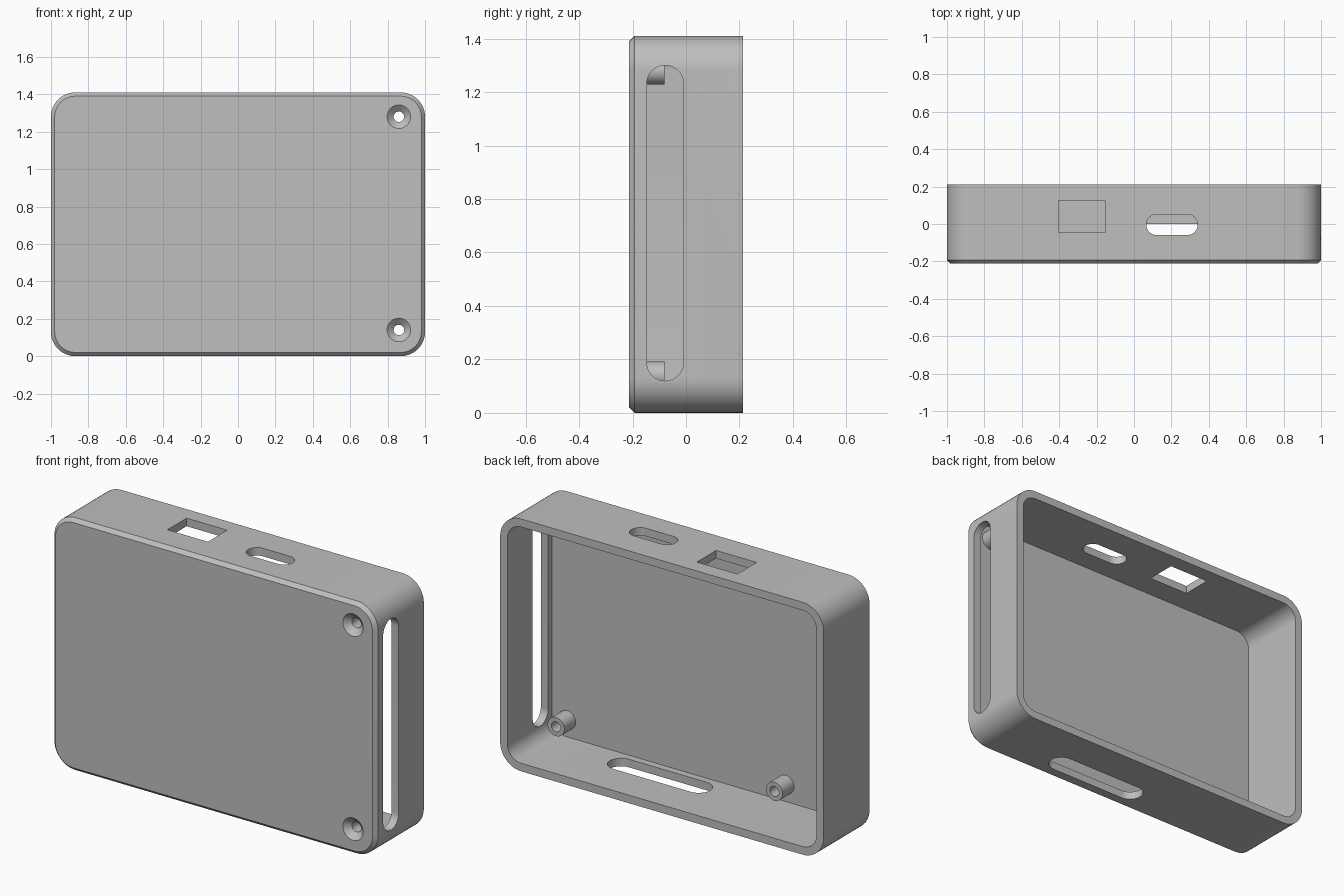
import bpy, bmesh, math

if "Cube" in bpy.data.objects:
    bpy.data.objects.remove(bpy.data.objects["Cube"], do_unlink=True)

# Overall sizes
W, D, H = 2.0, 0.425, 1.41
FRONT, BACK, MID = -D / 2, D / 2, H / 2
WALL, FLOOR = 0.045, -0.18
RADIUS, CHAMFER = 0.13, 0.02

grey = bpy.data.materials.new("grey_plastic")
grey.use_nodes = True
colour = (0.52, 0.52, 0.52, 1)
grey.diffuse_color = colour
grey.node_tree.nodes["Principled BSDF"].inputs["Base Color"].default_value = colour

# Which model axis a section is swept along
AXES = {
    "x": lambda a, b, t: (t, a, b),
    "y": lambda a, b, t: (a, t, b),
    "z": lambda a, b, t: (a, b, t),
}


def rounded(ca, cb, w, h, r, seg=12):
    """Outline of a rounded rectangle; slots and circles are special cases."""
    points = []
    for i, (sa, sb) in enumerate([(1, 1), (-1, 1), (-1, -1), (1, -1)]):
        for k in range(seg + 1 if r else 1):
            ang = math.pi / 2 * (i + k / seg)
            points.append((ca + sa * (w / 2 - r) + r * math.cos(ang),
                           cb + sb * (h / 2 - r) + r * math.sin(ang)))
    return points


def circle(ca, cb, r):
    return rounded(ca, cb, 2 * r, 2 * r, r, 8)


def loft(name, axis, sections):
    """Capped solid through (position, outline) sections."""
    bm = bmesh.new()
    rings = [[bm.verts.new(AXES[axis](a, b, t)) for a, b in outline]
             for t, outline in sections]
    n = len(rings[0])
    for low, high in zip(rings, rings[1:]):
        for i in range(n):
            j = (i + 1) % n
            bm.faces.new((low[i], low[j], high[j], high[i]))
    bm.faces.new(rings[0])
    bm.faces.new(rings[-1])
    bmesh.ops.remove_doubles(bm, verts=bm.verts, dist=1e-5)
    bmesh.ops.recalc_face_normals(bm, faces=bm.faces)
    mesh = bpy.data.meshes.new(name)
    bm.to_mesh(mesh)
    bm.free()
    obj = bpy.data.objects.new(name, mesh)
    bpy.context.collection.objects.link(obj)
    mesh.materials.append(grey)
    return obj


def activate(obj):
    bpy.ops.object.select_all(action="DESELECT")
    obj.select_set(True)
    bpy.context.view_layer.objects.active = obj


def cut(obj, cutter):
    mod = obj.modifiers.new("cut", "BOOLEAN")
    mod.operation, mod.solver, mod.object = "DIFFERENCE", "EXACT", cutter
    activate(obj)
    bpy.ops.object.modifier_apply(modifier=mod.name)
    bpy.data.objects.remove(cutter, do_unlink=True)


def smooth(obj):
    activate(obj)
    bpy.ops.object.shade_smooth_by_angle(angle=math.radians(30))


# Case shell with a chamfered front edge and an open back
outer = rounded(0, MID, W, H, RADIUS)
inset = rounded(0, MID, W - 2 * CHAMFER, H - 2 * CHAMFER, RADIUS - CHAMFER)
inner = rounded(0, MID, W - 2 * WALL, H - 2 * WALL, RADIUS - WALL)
case = loft("case", "y", [(FRONT, inset), (FRONT + CHAMFER, outer), (BACK, outer)])
cut(case, loft("cavity", "y", [(FLOOR, inner), (BACK + 0.1, inner)]))

# Openings: name, axis, start, end, outline
openings = [
    ("side_slot", "x", 0.9, 1.1, rounded(-0.078, 0.71, 0.137, 1.18, 0.0685)),
    ("port_slot", "z", 1.3, 1.5, rounded(0.203, -0.004, 0.275, 0.11, 0.055)),
    ("port_window", "z", 1.3, 1.5, rounded(-0.28, 0.04, 0.25, 0.17, 0)),
    ("bottom_slot", "z", -0.1, 0.1, rounded(0.21, -0.07, 0.62, 0.14, 0.07)),
]
for name, axis, start, end, outline in openings:
    cut(case, loft(name, axis, [(start, outline), (end, outline)]))

# Countersunk screw holes through the front
RIGHT_X, LEFT_X, LOW_Z, HIGH_Z = 0.86, -0.49, 0.14, 1.28
HOLE, SINK = 0.028, 0.063
for z in (LOW_Z, HIGH_Z):
    cut(case, loft("countersink", "y", [
        (FRONT - 0.01, circle(RIGHT_X, z, SINK)),
        (FRONT, circle(RIGHT_X, z, SINK)),
        (FLOOR - 0.002, circle(RIGHT_X, z, HOLE)),
        (FLOOR + 0.02, circle(RIGHT_X, z, HOLE))]))
smooth(case)

# Hollow standoffs on the inside of the front wall
for name, x, z in [("standoff_low_right", RIGHT_X, LOW_Z),
                   ("standoff_high_right", RIGHT_X, HIGH_Z),
                   ("standoff_low_left", LEFT_X, LOW_Z)]:
    post, bore = circle(x, z, 0.052), circle(x, z, HOLE)
    standoff = loft(name, "y", [(FLOOR - 0.001, post), (-0.08, post)])
    cut(standoff, loft("bore", "y", [(FLOOR - 0.05, bore), (0, bore)]))
    smooth(standoff)
